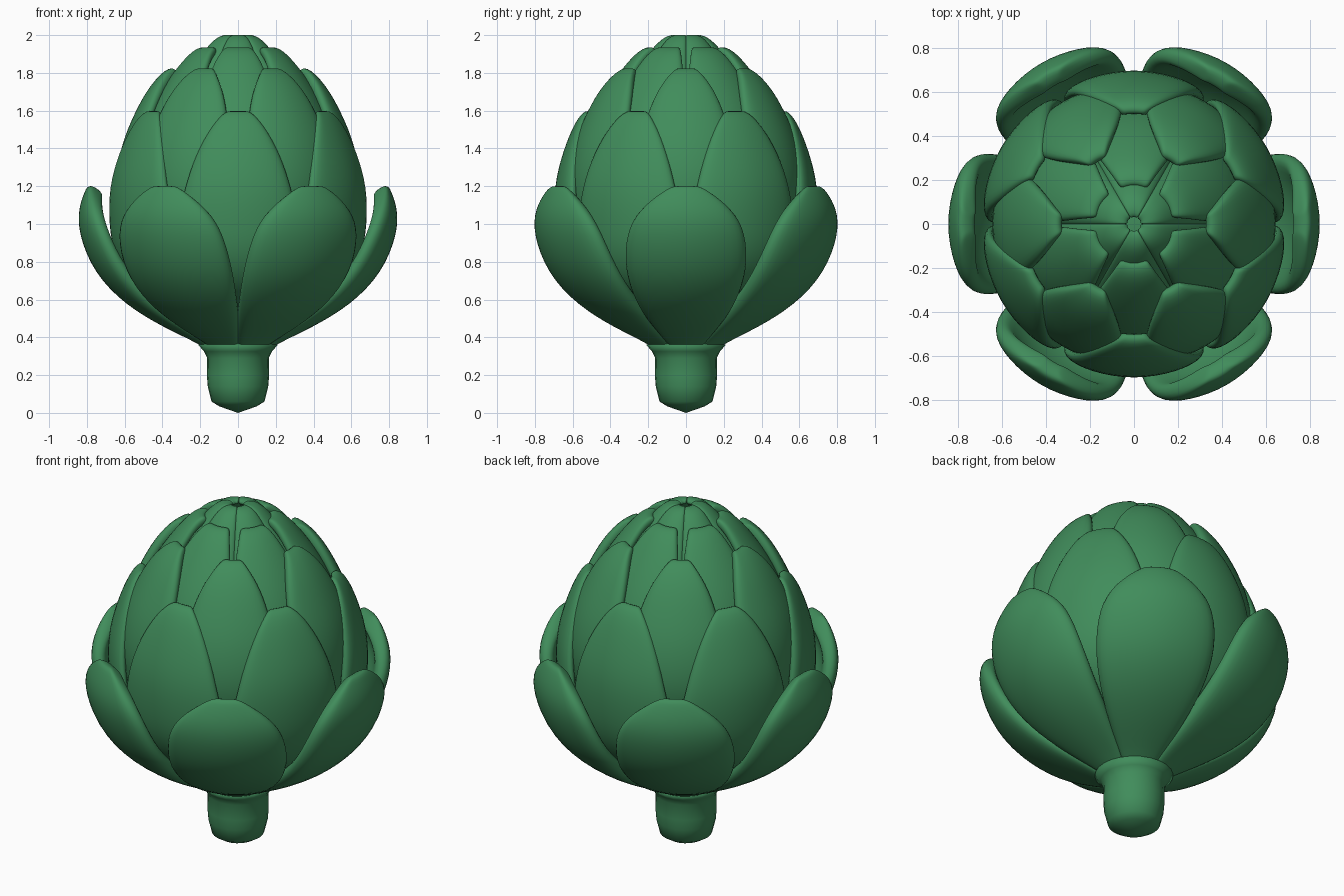
import bpy, bmesh, math

green = bpy.data.materials.new("leaf_green")
green.diffuse_color = (0.052, 0.265, 0.105, 1)


def finish(name, bm, levels, thickness=0):
    mesh = bpy.data.meshes.new(name)
    bm.to_mesh(mesh)
    bm.free()
    mesh.materials.append(green)
    mesh.polygons.foreach_set("use_smooth", [True] * len(mesh.polygons))
    ob = bpy.data.objects.new(name, mesh)
    bpy.context.collection.objects.link(ob)
    if thickness:
        s = ob.modifiers.new("thickness", "SOLIDIFY")
        s.thickness, s.offset = thickness, -1
    if levels:
        sub = ob.modifiers.new("smooth", "SUBSURF")
        sub.levels = sub.render_levels = levels


def leaf_ring(name, start, thickness, curl, rows):
    """Six cupped leaves; each row is (radius, height, half width)."""
    bm = bmesh.new()
    cols = (-1, -0.6, 0, 0.6, 1)
    for k in range(6):
        mid = math.radians(start + 60 * k)
        grid = []
        for r, z, w in rows:
            line = []
            for c in cols:
                a = mid + c * w / r
                rr = r - curl * w * c * c      # edges curl slightly inwards
                line.append(bm.verts.new((rr * math.cos(a), rr * math.sin(a), z)))
            grid.append(line)
        for lo, hi in zip(grid, grid[1:]):
            for j in range(len(cols) - 1):
                bm.faces.new((lo[j], lo[j + 1], hi[j + 1], hi[j]))
    finish(name, bm, 2, thickness)


# Leaf rings from the open outer one to the closed tip
leaf_ring("outer_leaves", 0, 0.09, 0.12, [
    (0.15, 0.32, 0.09), (0.22, 0.37, 0.135), (0.40, 0.45, 0.225), (0.61, 0.57, 0.32),
    (0.78, 0.74, 0.385), (0.86, 0.95, 0.37), (0.855, 1.08, 0.285), (0.815, 1.175, 0.15), (0.79, 1.215, 0.06)])
leaf_ring("second_leaves", 30, 0.06, 0.06, [
    (0.15, 0.50, 0.08), (0.36, 0.54, 0.20), (0.57, 0.65, 0.31), (0.68, 0.82, 0.36), (0.71, 1.0, 0.365),
    (0.71, 1.2, 0.315), (0.66, 1.38, 0.245), (0.595, 1.535, 0.15), (0.53, 1.615, 0.06)])
leaf_ring("third_leaves", 0, 0.06, 0.1, [
    (0.15, 0.65, 0.08), (0.36, 0.71, 0.20), (0.54, 0.84, 0.29), (0.63, 1.0, 0.33), (0.668, 1.2, 0.325),
    (0.635, 1.4, 0.295), (0.575, 1.55, 0.25), (0.49, 1.71, 0.18), (0.40, 1.81, 0.09), (0.34, 1.835, 0.045)])
leaf_ring("fourth_leaves", 30, 0.05, 0.1, [
    (0.15, 0.83, 0.08), (0.36, 0.9, 0.2), (0.51, 1.08, 0.26), (0.57, 1.3, 0.29), (0.54, 1.5, 0.28),
    (0.45, 1.68, 0.235), (0.34, 1.83, 0.165), (0.25, 1.925, 0.105), (0.18, 1.945, 0.065)])
leaf_ring("tip_leaves", 30, 0.035, 0.2, [
    (0.15, 1.02, 0.08), (0.34, 1.2, 0.18), (0.42, 1.5, 0.235), (0.37, 1.65, 0.207), (0.27, 1.82, 0.154),
    (0.17, 1.95, 0.098), (0.10, 2.003, 0.058), (0.03, 2.003, 0.016)])

# Stem: rounded cylinder with a shallow cone below, flaring into the leaves
bm = bmesh.new()
profile = [(0, 0), (0.10, 0.035), (0.14, 0.06), (0.16, 0.14), (0.165, 0.2),
           (0.163, 0.29), (0.18, 0.325), (0.21, 0.36), (0.14, 0.39), (0, 0.39)]
vs = [bm.verts.new((r, 0, z)) for r, z in profile]
es = [bm.edges.new(p) for p in zip(vs, vs[1:])]
bmesh.ops.spin(bm, geom=vs + es, axis=(0, 0, 1), cent=(0, 0, 0), angle=2 * math.pi, steps=24)
bmesh.ops.remove_doubles(bm, verts=bm.verts[:], dist=0.0005)
bmesh.ops.recalc_face_normals(bm, faces=bm.faces[:])
finish("stem", bm, 0)
